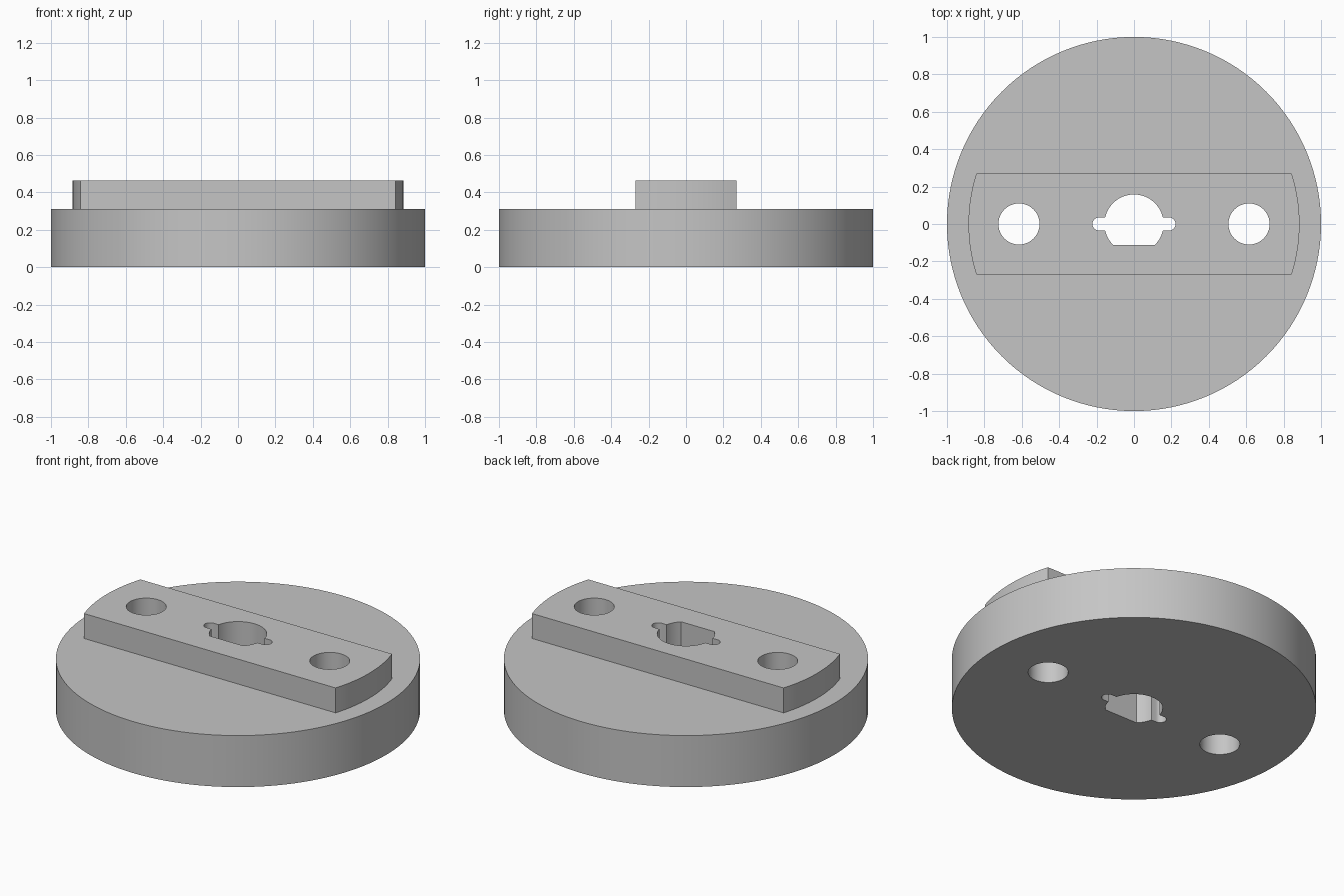
import bpy
import bmesh
from math import asin, cos, degrees, radians, sin

cube = bpy.data.objects.get("Cube")
if cube:
    bpy.data.objects.remove(cube, do_unlink=True)

DISC_TOP, BAR_TOP = 0.312, 0.463
BAR_RADIUS, BAR_HALF = 0.885, 0.27
BORE, FLAT = 0.158, 0.112
SLOT_END, SLOT_HALF = 0.222, 0.035


def arc(radius, start, end, steps, cx=0.0):
    """Points on an arc in degrees, both ends included."""
    angles = [radians(start + (end - start) * i / steps) for i in range(steps + 1)]
    return [(cx + radius * cos(a), radius * sin(a)) for a in angles]


def circle(radius, steps, cx=0.0):
    return arc(radius, 0, 360, steps, cx)[:-1]


def ring(bm, points, z):
    """Closed loop of edges at height z."""
    verts = [bm.verts.new((x, y, z)) for x, y in points]
    return [bm.edges.new((v, verts[(i + 1) % len(verts)])) for i, v in enumerate(verts)]


def cap(bm, loops, z):
    """Flat face bounded by the first loop, pierced by the others."""
    edges = [e for points in loops for e in ring(bm, points, z)]
    bmesh.ops.triangle_fill(bm, edges=edges, use_beauty=True, normal=(0, 0, 1))


def wall(bm, points, low, high):
    """Vertical wall following a loop."""
    bmesh.ops.bridge_loops(bm, edges=ring(bm, points, low) + ring(bm, points, high))


# Outlines: disc, bar with rounded ends, round bolt holes
disc = circle(1.0, 128)
tip = degrees(asin(BAR_HALF / BAR_RADIUS))
bar = arc(BAR_RADIUS, -tip, tip, 14) + arc(BAR_RADIUS, 180 - tip, 180 + tip, 14)
bolt_holes = [circle(0.11, 48, side * 0.615) for side in (-1, 1)]

# Central bore with a flat at the front and a rounded slot on each side
mouth = degrees(asin(SLOT_HALF / BORE))
corner = degrees(asin(FLAT / BORE))
slot_x = SLOT_END - SLOT_HALF
bore = (arc(BORE, -corner, -mouth, 6)
        + arc(SLOT_HALF, -90, 90, 12, slot_x)
        + arc(BORE, mouth, 180 - mouth, 32)
        + arc(SLOT_HALF, 90, 270, 12, -slot_x)
        + arc(BORE, 180 + mouth, 180 + corner, 6))
holes = bolt_holes + [bore]

# One solid: disc, raised bar and through holes
bm = bmesh.new()
cap(bm, [disc] + holes, 0)
cap(bm, [disc, bar], DISC_TOP)
cap(bm, [bar] + holes, BAR_TOP)
wall(bm, disc, 0, DISC_TOP)
wall(bm, bar, DISC_TOP, BAR_TOP)
for hole in holes:
    wall(bm, hole, 0, BAR_TOP)
bmesh.ops.remove_doubles(bm, verts=bm.verts, dist=0.0001)
bmesh.ops.recalc_face_normals(bm, faces=bm.faces)

mesh = bpy.data.meshes.new("disc_with_raised_bar")
bm.to_mesh(mesh)
bm.free()
body = bpy.data.objects.new("disc_with_raised_bar", mesh)
bpy.context.collection.objects.link(body)

# Plain grey finish
grey = bpy.data.materials.new("plain_grey")
grey.use_nodes = True
colour = (0.56, 0.56, 0.56, 1)
grey.diffuse_color = colour
grey.node_tree.nodes["Principled BSDF"].inputs["Base Color"].default_value = colour
mesh.materials.append(grey)

# Smooth curved walls, crisp rims
bpy.ops.object.select_all(action="DESELECT")
body.select_set(True)
bpy.context.view_layer.objects.active = body
bpy.ops.object.shade_smooth_by_angle(angle=radians(30))
